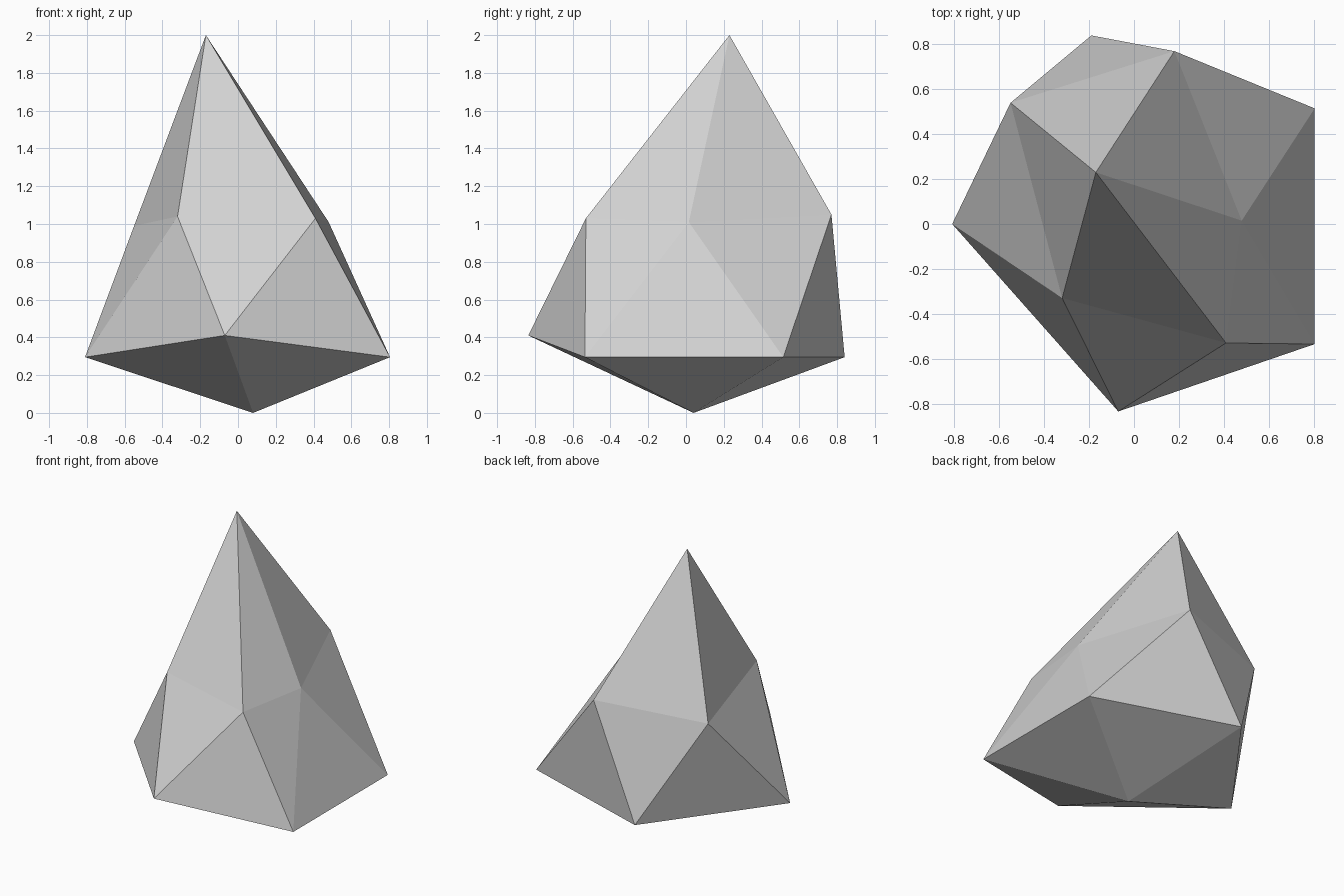
import bpy
import bmesh

cube = bpy.data.objects.get("Cube")
if cube:
    bpy.data.objects.remove(cube, do_unlink=True)

# Pale grey stone
stone = bpy.data.materials.new("pale_grey")
stone.use_nodes = True
grey = (0.64, 0.64, 0.64, 1)
stone.diffuse_color = grey
stone.node_tree.nodes["Principled BSDF"].inputs["Base Color"].default_value = grey

# Corners of the rock: two tips and two staggered rings, counter-clockwise
top = (-0.17, 0.23, 2.0)
bottom = (0.08, 0.04, 0.0)
shoulder = [(-0.32, -0.33, 1.04), (0.41, -0.53, 1.03), (0.48, 0.015, 1.01),
            (0.18, 0.77, 1.05), (-0.55, 0.54, 0.99)]
base = [(-0.07, -0.835, 0.41), (0.805, -0.535, 0.295), (0.805, 0.515, 0.295),
        (-0.19, 0.84, 0.295), (-0.81, 0.0, 0.295)]

bm = bmesh.new()
tip, foot = bm.verts.new(top), bm.verts.new(bottom)
upper = [bm.verts.new(p) for p in shoulder]
lower = [bm.verts.new(p) for p in base]

# Crown fan, zigzag belt and underside fan
count = len(upper)
for i in range(count):
    j = (i + 1) % count
    bm.faces.new((tip, upper[i], upper[j]))
    bm.faces.new((upper[i], lower[i], upper[j]))
    bm.faces.new((upper[j], lower[i], lower[j]))
    bm.faces.new((foot, lower[j], lower[i]))
bmesh.ops.recalc_face_normals(bm, faces=bm.faces)

mesh = bpy.data.meshes.new("rock")
bm.to_mesh(mesh)
bm.free()
mesh.materials.append(stone)
rock = bpy.data.objects.new("rock", mesh)
bpy.context.collection.objects.link(rock)
